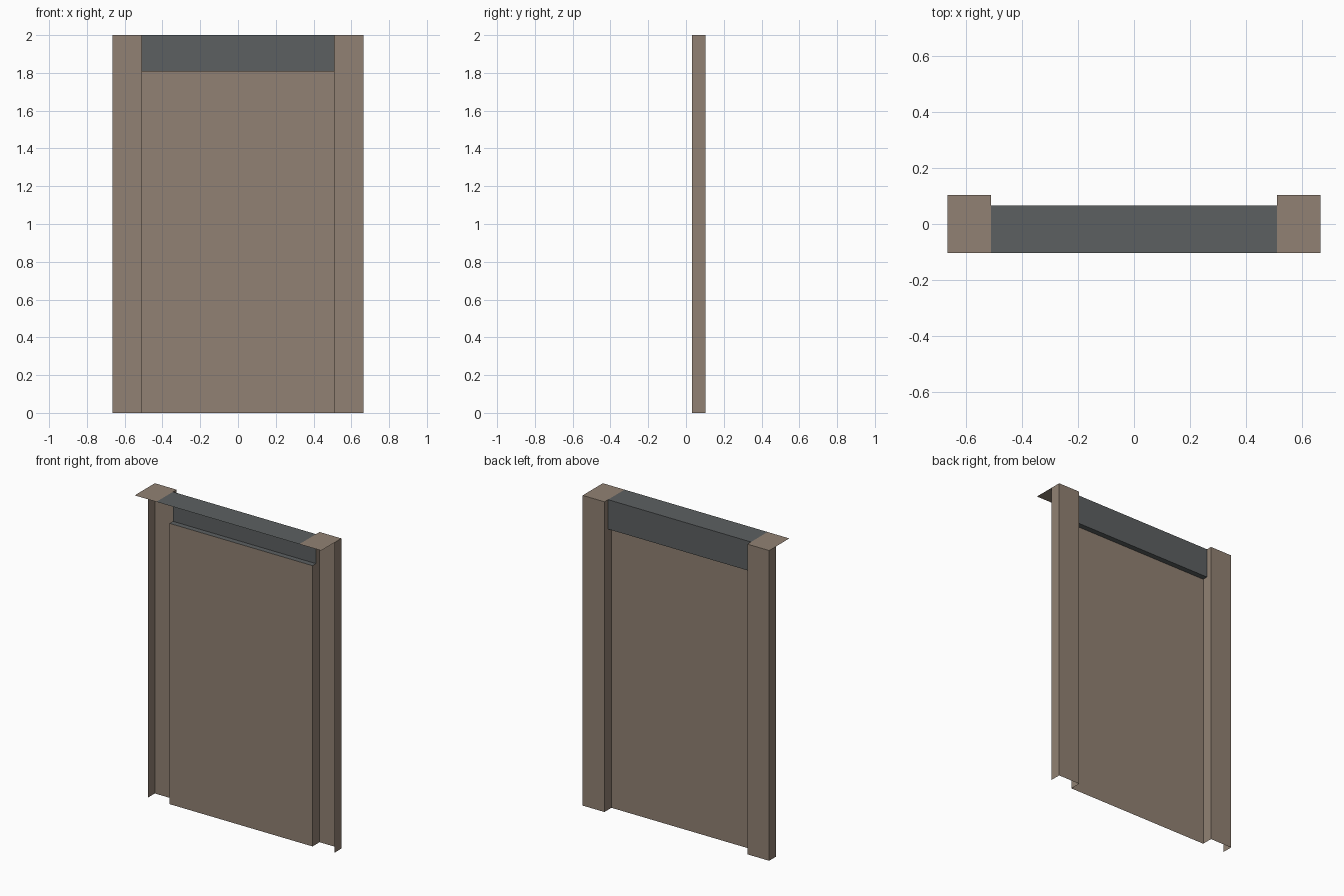
import bpy

if "Cube" in bpy.data.objects:
    bpy.data.objects.remove(bpy.data.objects["Cube"])

X_OUT, X_IN = 0.665, 0.51          # pillar outer / inner edges
Y_FRONT, Y_BACK = -0.1025, 0.1025  # cap front, pillar back
Y_PANEL, Y_LINTEL = 0.031, 0.066   # door panel, lintel sheet
Z_DOOR, Z_TOP = 1.81, 2.0


def material(name, rgb):
    m = bpy.data.materials.new(name)
    m.diffuse_color = (*rgb, 1)
    m.use_nodes = True
    m.node_tree.nodes["Principled BSDF"].inputs["Base Color"].default_value = m.diffuse_color
    return m


brown = material("warm brown", (0.285, 0.222, 0.172))
slate = material("slate grey", (0.107, 0.117, 0.120))


def sheet(name, faces, mat):
    """Object made of separate quads, each a list of four corners."""
    verts = [v for f in faces for v in f]
    index = [tuple(range(4 * i, 4 * i + 4)) for i in range(len(faces))]
    me = bpy.data.meshes.new(name)
    me.from_pydata(verts, [], index)
    me.materials.append(mat)
    ob = bpy.data.objects.new(name, me)
    bpy.context.collection.objects.link(ob)
    return ob


def wall(a, b, z0, z1):
    """Upright quad between plan points; faces left of a -> b."""
    return [(*b, z0), (*a, z0), (*a, z1), (*b, z1)]


def flat(x0, x1, y0, y1, z, up=True):
    q = [(x0, y0, z), (x1, y0, z), (x1, y1, z), (x0, y1, z)]
    return q if up else q[::-1]


# Left pillar: open shell of outer side, back, inner return and cap
pillar = sheet("pillars", [
    wall((-X_OUT, Y_PANEL), (-X_OUT, Y_BACK), 0, Z_TOP),
    wall((-X_OUT, Y_BACK), (-X_IN, Y_BACK), 0, Z_TOP),
    wall((-X_IN, Y_BACK), (-X_IN, Y_LINTEL), 0, Z_TOP),
    wall((-X_IN, Y_LINTEL), (-X_IN, Y_PANEL), 0, Z_DOOR),
    flat(-X_OUT, -X_IN, Y_FRONT, Y_BACK, Z_TOP),
], brown)

# Right pillar by mirroring
mirror = pillar.modifiers.new("mirror", 'MIRROR')
mirror.use_mirror_merge = False

# Door panel set between the pillars
sheet("door_panel", [wall((-X_IN, Y_PANEL), (X_IN, Y_PANEL), 0, Z_DOOR)], brown)

# Lintel: underside ledge, upright sheet and top cover
sheet("lintel", [
    flat(-X_IN, X_IN, Y_PANEL, Y_LINTEL, Z_DOOR, up=False),
    wall((-X_IN, Y_LINTEL), (X_IN, Y_LINTEL), Z_DOOR, Z_TOP),
    flat(-X_IN, X_IN, Y_FRONT, Y_LINTEL, Z_TOP),
], slate)
